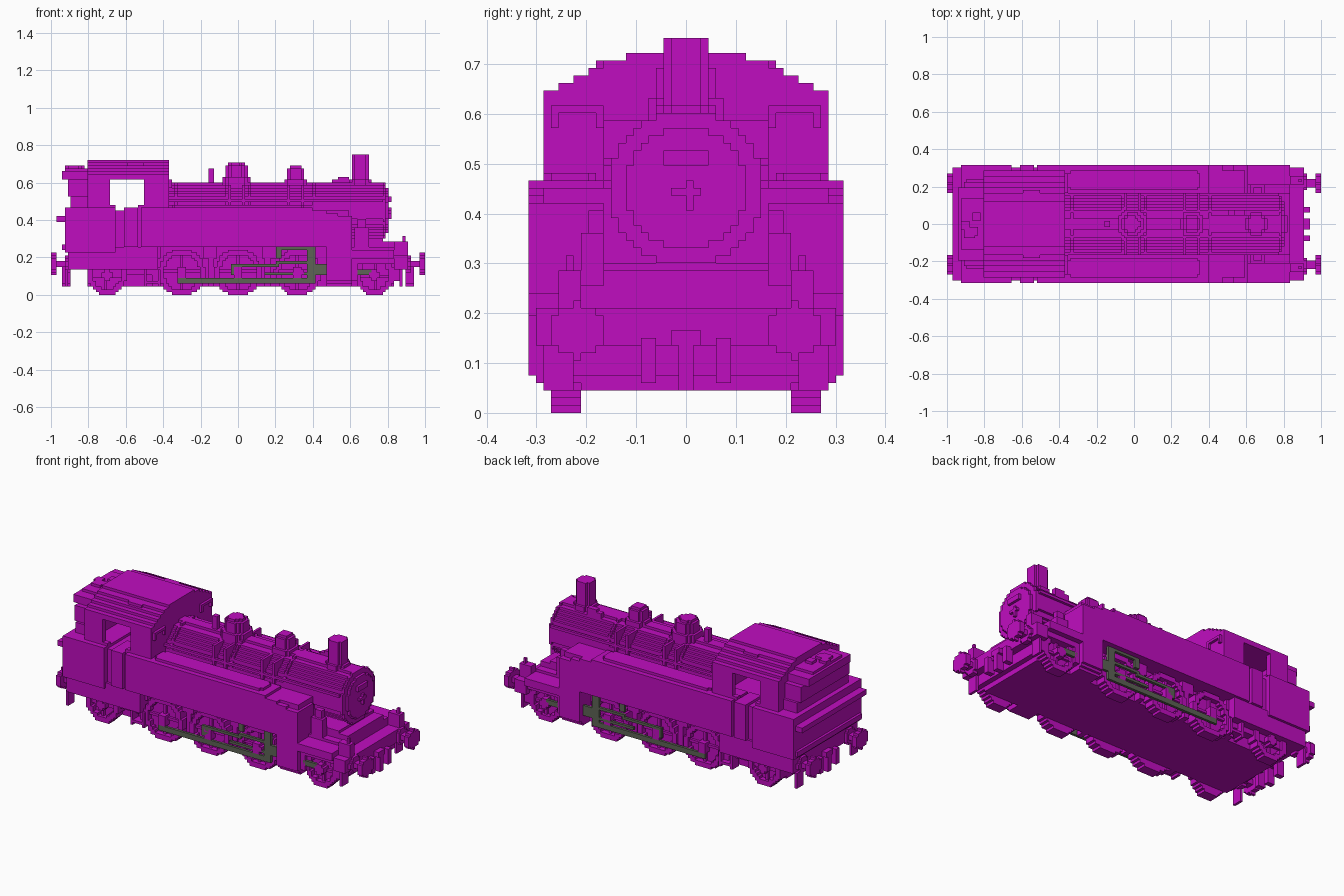
import bpy, bmesh, math, random
from mathutils import Matrix, Vector

cube = bpy.data.objects.get("Cube")
if cube:
    bpy.data.objects.remove(cube)
random.seed(4)

# Main levels and faces of the locomotive
BLOCK = 2 / 133
REAR, BUNKER_FRONT, CAB_REAR, CAB_FRONT = -.925, -.66, -.81, -.365
TANK_FRONT, BOILER_FRONT, BEAM_REAR, BEAM_FRONT = .61, .78, .83, .915
BUFFER_END = .995
SIDE, SKIRT_SIDE, CAB_SIDE, FRAME_SIDE, TANK_INNER = .315, .3, .285, .21, .16
FRAME_BOTTOM, BEAM_BOTTOM, DECK, TANK_BOTTOM, TANK_TOP = .05, .14, .2, .26, .47
CAB_EAVES = .64
BOILER_AXIS = 30 * BLOCK
WINDOW_REAR, WINDOW_FRONT = -.69, -.51


def material(name, colour):
    m = bpy.data.materials.new(name)
    m.use_nodes = True
    m.diffuse_color = (*colour, 1)
    m.node_tree.nodes["Principled BSDF"].inputs["Base Color"].default_value = m.diffuse_color
    return m


PAINT = material("magenta paint", (.53, .004, .53))
STEEL = material("rod grey", (.11, .125, .09))


def box(x, y, z):
    """Box from a start and end along every axis."""
    return x, y, z


def slab(x, half, z):
    """Box reaching equally far to both sides."""
    return x, (-half, half), z


def around(value, thickness=BLOCK):
    return value - thickness / 2, value + thickness / 2


def snap(value, axis):
    if axis == "x":
        return (math.floor(value / BLOCK) + .5) * BLOCK
    return math.floor(value / BLOCK + .5) * BLOCK


def build(name, boxes, mat=PAINT, mirror=False):
    """One object from boxes laid on the block grid."""
    bm = bmesh.new()
    for spans in boxes:
        lo = Vector([snap(min(s), axis) for s, axis in zip(spans, "xyz")])
        hi = Vector([snap(max(s), axis) for s, axis in zip(spans, "xyz")])
        size = [max(length, BLOCK) for length in hi - lo]
        place = Matrix.Translation(lo + Vector(size) / 2) @ Matrix.Diagonal((*size, 1))
        bmesh.ops.create_cube(bm, size=1, matrix=place)
    if mirror:
        geom = bmesh.ops.duplicate(bm, geom=bm.verts[:] + bm.edges[:] + bm.faces[:])["geom"]
        for v in geom:
            if isinstance(v, bmesh.types.BMVert):
                v.co.y *= -1
        twins = [f for f in geom if isinstance(f, bmesh.types.BMFace)]
        bmesh.ops.reverse_faces(bm, faces=twins)
    mesh = bpy.data.meshes.new(name)
    bm.to_mesh(mesh)
    bm.free()
    mesh.materials.append(mat)
    bpy.context.scene.collection.objects.link(bpy.data.objects.new(name, mesh))


def disc(axis, a, b, radius, start, end, hole=0):
    """Stepped disc along an axis; a and b are its centre on the other two."""
    rows, n = [], round(radius / BLOCK)
    for i in range(-n, n):
        mid = (i + .5) * BLOCK
        half = math.sqrt(max(radius ** 2 - mid ** 2, 0))
        inner = math.sqrt(max(hole ** 2 - mid ** 2, 0))
        row, depth = around(b + mid), (start, end)
        spans = [(a - half, a - inner), (a + inner, a + half)] if inner else [(a - half, a + half)]
        for span in spans:
            rows.append({"x": (depth, span, row), "y": (span, depth, row),
                         "z": (span, row, depth)}[axis])
    return rows


# Frame, saddle and footplate
build("main_frame", [slab((CAB_REAR, BEAM_REAR), FRAME_SIDE, (FRAME_BOTTOM, TANK_BOTTOM)),
                     slab((TANK_FRONT, BOILER_FRONT), TANK_INNER, (DECK, .3))])
build("under_cab_skirt", [slab((-.9, -.43), SKIRT_SIDE, (BEAM_BOTTOM, TANK_BOTTOM)),
                          slab((CAB_REAR, -.43), .255, (.1, BEAM_BOTTOM))])
build("front_footplate", [slab((TANK_FRONT, BEAM_REAR), SIDE, (DECK, DECK + 3 * BLOCK)),
                          slab((TANK_FRONT, BEAM_REAR), CAB_SIDE, (DECK - 2 * BLOCK, DECK))])


# Wheels: disc, raised rim, hub and crossed spokes
def wheel_pair(name, x, r):
    back, face, rim = FRAME_SIDE, FRAME_SIDE + 2 * BLOCK, 2 * BLOCK
    reach = 2 * (r - rim)
    build(name, disc("y", x, r, r, back, face) + disc("y", x, r, r, face, face + rim, r - rim)
          + disc("y", x, r, rim, face, CAB_SIDE)
          + [box(around(x), (face, face + BLOCK), around(r, reach)),
             box(around(x, reach), (face, face + BLOCK), around(r))], mirror=True)


for name, x in (("rear", -.3), ("middle", 0), ("front", .32)):
    wheel_pair(f"{name}_driving_wheels", x, .125)
for name, x in (("rear", -.7), ("front", .73)):
    wheel_pair(f"{name}_carrying_wheels", x, .105)

# Brake hangers and springs between the wheels
hangers = []
for x in (-.45, -.15, .16):
    hangers += [box(around(x, 2 * BLOCK), (FRAME_SIDE, .25), (FRAME_BOTTOM, TANK_BOTTOM)),
                box(around(x, 5 * BLOCK), (FRAME_SIDE, .25), (DECK, TANK_BOTTOM))]
build("brake_hangers", hangers, mirror=True)

# Side tanks with recessed cab doors and stepped front ends
build("tank_core", [slab((-.9, TANK_FRONT - BLOCK), CAB_SIDE, (TANK_BOTTOM, TANK_TOP - BLOCK))])
build("side_tanks", [box(x, (TANK_INNER, SIDE), (TANK_BOTTOM, TANK_TOP - drop * BLOCK))
                     for x, drop in (((REAR, -.67), 0), ((-.61, -.54), 0), ((-.52, .4), 0),
                                     ((.4, .47), 1), ((.47, .53), 2), ((.53, TANK_FRONT), 3))],
      mirror=True)
build("tank_lids", [box((-.35 + cut, .36 - cut), (.2 - cut, .27 + cut), (TANK_TOP, TANK_TOP + BLOCK))
                    for cut in (0, BLOCK)], mirror=True)

# Cylinder blocks, rounded off below
build("cylinders", [box((TANK_REAR, TANK_FRONT), (FRAME_SIDE, SIDE - i * BLOCK),
                        (FRAME_BOTTOM + (2 - i) * BLOCK, TANK_BOTTOM))
                    for TANK_REAR in (TANK_FRONT - 9 * BLOCK,) for i in range(3)]
      + [box((TANK_FRONT, TANK_FRONT + 2 * BLOCK), (FRAME_SIDE, CAB_SIDE), (.08, DECK))], mirror=True)

# Rear bunker, ledge and coal space
build("bunker", [slab((REAR, BUNKER_FRONT), SIDE, (.225, TANK_TOP)),
                 slab((REAR + BLOCK, -.85), SKIRT_SIDE, (BEAM_BOTTOM, TANK_BOTTOM)),
                 slab((REAR - 3 * BLOCK, REAR), SKIRT_SIDE, (.39, .425)),
                 slab((REAR - BLOCK, REAR), SKIRT_SIDE, (.24, .27))])
build("bunker_top", [slab((-.89, CAB_REAR), .24, (TANK_TOP, .53)),
                     slab((-.905, CAB_REAR), .22, (.53, .62)),
                     slab((REAR - BLOCK, CAB_REAR), .2, (.62, .655)),
                     slab((REAR, CAB_REAR), BEAM_BOTTOM, (.655, .67))])
lumps = []
for _ in range(7):
    x, y = random.uniform(-.9, -.84), random.uniform(-.07, .07)
    lumps.append(box(around(x, 3 * BLOCK), around(y, 3 * BLOCK), (CAB_EAVES, .69)))
build("coal", lumps)

# Cab walls with open side windows
wall, height = (CAB_SIDE - 2 * BLOCK, CAB_SIDE), (TANK_TOP - BLOCK, CAB_EAVES)
sill = (TANK_TOP - BLOCK, TANK_TOP + BLOCK)
build("cab_sides", [box((CAB_REAR, WINDOW_REAR), wall, height),
                    box((WINDOW_FRONT, CAB_FRONT), wall, height),
                    box((WINDOW_REAR, WINDOW_FRONT), wall, (.61, CAB_EAVES)),
                    box((WINDOW_REAR, WINDOW_REAR + 2 * BLOCK), wall, sill),
                    box((WINDOW_FRONT - 2 * BLOCK, WINDOW_FRONT), wall, sill)], mirror=True)
build("cab_ends", [slab(x, CAB_SIDE - BLOCK, height) for x in (
    (CAB_REAR, CAB_REAR + 2 * BLOCK), (CAB_FRONT - 2 * BLOCK, CAB_FRONT))])
frame = (CAB_FRONT, CAB_FRONT + BLOCK)
build("cab_window_frames", [box(frame, around(y), (.565, .61)) for y in (.18, .26)]
      + [box(frame, (.18, .26), around(.61))], mirror=True)

# Stepped arched roof with vents
build("cab_roof", [slab((CAB_REAR, CAB_FRONT), CAB_SIDE * math.sqrt(1 - i / 6),
                        (CAB_EAVES + (i - 2) * BLOCK, CAB_EAVES + i * BLOCK)) for i in range(6)])
build("roof_vents", [box((-.6, -.5), (.15, .18), (CAB_EAVES, .7))], mirror=True)


# Boiler, bands, smokebox and door
def barrel(blocks, start, end):
    return disc("x", 0, BOILER_AXIS, blocks * BLOCK, start, end)


build("boiler", barrel(9.7, CAB_FRONT, .4))
for i, x in enumerate((-.345, -.07, .06, .4)):
    build(f"boiler_band_{i}", barrel(10.4, x, x + BLOCK))
build("smokebox", barrel(9.9, .4, BOILER_FRONT) + barrel(10.5, BOILER_FRONT, BOILER_FRONT + BLOCK))
door = BOILER_FRONT + BLOCK
fitting = (door, door + 2 * BLOCK)
build("smokebox_door", barrel(8, door, door + BLOCK) + [
    slab(fitting, 3 * BLOCK, (.49, .53)), slab(fitting, 2 * BLOCK, around(.44)),
    slab(fitting, BLOCK / 2, (.4, TANK_TOP))])
build("handrails", [box((CAB_FRONT, BOILER_FRONT), around(TANK_INNER), (.5, .515))], mirror=True)


# Chimney and domes, each turned in stepped tiers
def tower(name, x, bottom, tiers):
    parts = []
    for radius, top in tiers:
        parts += disc("z", x, 0, radius, bottom, top)
    build(name, parts)


tower("chimney", .655, .57, [(.06, .62), (.045, .755)])
tower("steam_dome", -.01, .55, [(.08, .63), (.06, .685), (.045, .7)])
tower("sand_dome", .31, .55, [(.066, .62), (.05, .67), (.035, .685)])

# Small boiler fittings
build("whistle", [slab(around(-.14, 2 * BLOCK), BLOCK, (.58, .67))])
build("smokebox_valve", [box((.5, .59), (.04, .07), (.57, .615)),
                         box((.53, .59), (.04, .07), (.6, .635))])
build("sand_pipes", [box(around(x), (.07, TANK_INNER), (TANK_TOP, .58))
                     for x in (-.05, .03, .27, .34)], mirror=True)
build("pump", [box((.63, .7), (TANK_INNER, FRAME_SIDE), (DECK, .36)),
               box((.64, .69), (TANK_INNER, .195), (.36, .4))], mirror=True)

# Buffer beam, lamps and steps
build("front_beam", [slab((BEAM_REAR, BEAM_FRONT), SKIRT_SIDE, (BEAM_BOTTOM, DECK + BLOCK)),
                     slab((BEAM_REAR, .87), .27, (.08, BEAM_BOTTOM)),
                     slab((BOILER_FRONT, BEAM_REAR), TANK_INNER, (BEAM_BOTTOM, .29))])
build("front_lamps", [box((BEAM_REAR, BEAM_FRONT), (FRAME_SIDE, .26), (DECK, .28)),
                      box(around(.885), around(.24), (.28, .31))], mirror=True)
build("steps", [box(around(x), (.23, CAB_SIDE), (FRAME_BOTTOM, BEAM_BOTTOM))
                for x in (REAR + BLOCK, -.49, -.42, .87)]
      + [box((-.49, -.42), (.23, CAB_SIDE), around(.07))], mirror=True)

# Buffers, hook and hoses at both ends
for name, sign in (("front", 1), ("rear", -1)):
    parts = []
    for radius, start, end in ((.053, .97, BUFFER_END), (.022, .9, .97), (.045, .9, .925)):
        parts += disc("x", .22, .165, radius, sign * start, sign * end)
    build(f"{name}_buffers", parts, mirror=True)
    gap = (sign * .9, sign * (.9 + 3 * BLOCK))
    build(f"{name}_coupling", [box(gap, (0, 2 * BLOCK), (BEAM_BOTTOM, .165)),
                               box(gap, (0, BLOCK), (FRAME_BOTTOM, BEAM_BOTTOM)),
                               box(gap, (.06, .09), (.065, .15))], mirror=True)


# Valve gear and rods
def bar(start, end, z, thickness=BLOCK):
    return box((start, end), (.27, .29), around(z, thickness))


build("valve_gear", [bar(-.32, .41, .08, 2 * BLOCK), bar(-.04, 0, .13, 4 * BLOCK),
                     bar(0, .22, .16), bar(.15, TANK_TOP, .11), bar(.2, .4, .18), bar(.2, .41, .245),
                     bar(.2, .23, .22, 4 * BLOCK), bar(.37, .41, .16, 12 * BLOCK),
                     bar(.41, TANK_TOP, .14, 3 * BLOCK)], STEEL, mirror=True)
build("cylinder_rod", [bar(.63, .72, .125, 2 * BLOCK)], STEEL, mirror=True)
